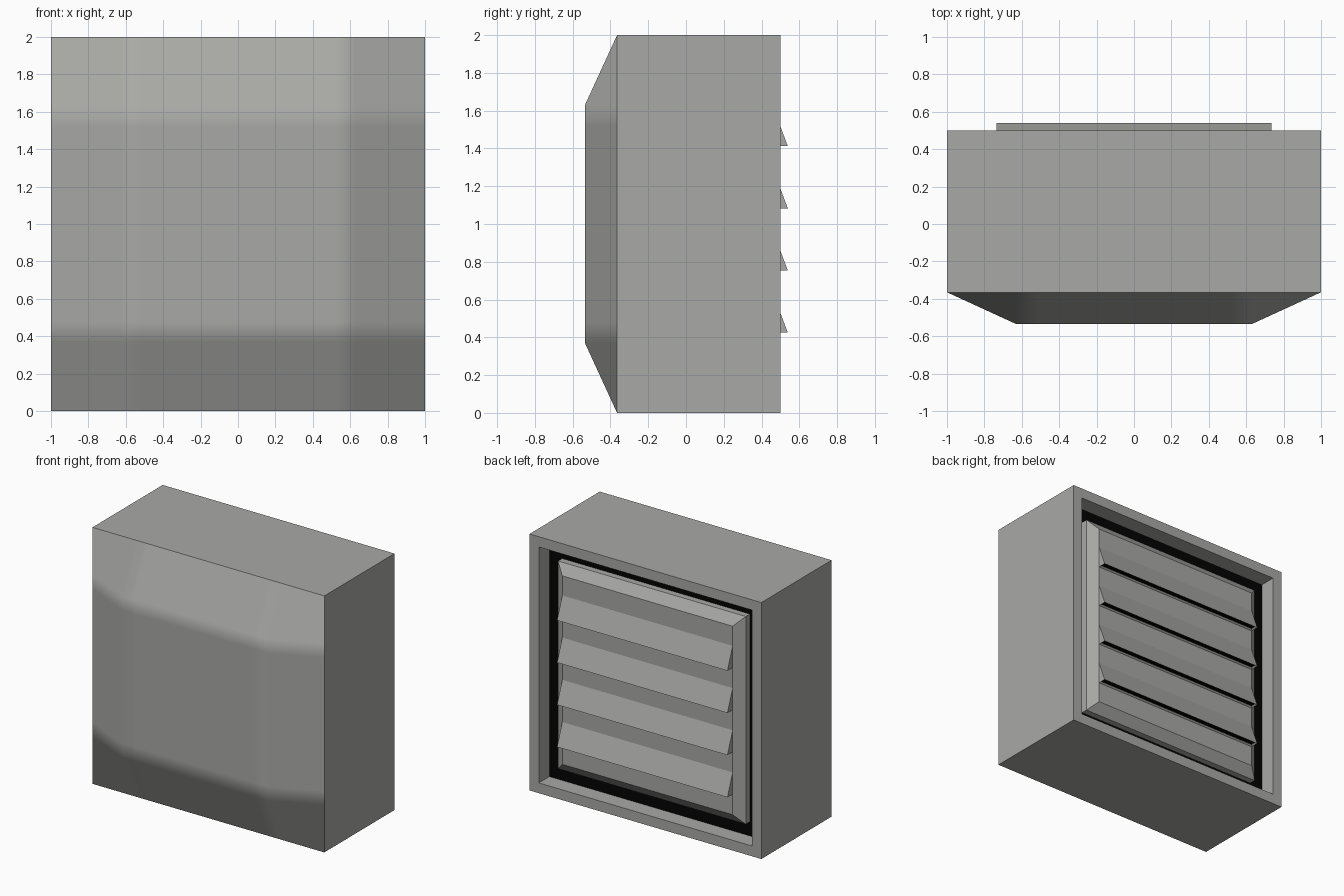
import bpy, bmesh
from mathutils import Vector

if "Cube" in bpy.data.objects:
    bpy.data.objects.remove(bpy.data.objects["Cube"])


def material(name, colour):
    m = bpy.data.materials.new(name)
    m.diffuse_color = (*colour, 1)
    m.use_nodes = True
    m.node_tree.nodes["Principled BSDF"].inputs["Base Color"].default_value = m.diffuse_color
    return m


grey = material("warm_grey", (0.395, 0.395, 0.38))
black = material("dark_gap", (0.001, 0.001, 0.001))


def finish(bm, name):
    mesh = bpy.data.meshes.new(name)
    bm.to_mesh(mesh)
    bm.free()
    mesh.materials.append(grey)
    mesh.materials.append(black)
    ob = bpy.data.objects.new(name, mesh)
    bpy.context.collection.objects.link(ob)
    return ob


def square_loft(name, rings, open_start=False, black_end=False):
    """Join square rings (half size, y) centred on z = 1, capped at the ends."""
    bm = bmesh.new()
    loops = [[bm.verts.new((sx * h, y, 1 + sz * h))
              for sx, sz in ((-1, -1), (1, -1), (1, 1), (-1, 1))] for h, y in rings]
    for a, b in zip(loops, loops[1:]):
        for i in range(4):
            j = (i + 1) % 4
            bm.faces.new((a[i], a[j], b[j], b[i]))
    start = bm.faces.new(loops[0])
    end = bm.faces.new(loops[-1])
    end.material_index = int(black_end)
    bmesh.ops.recalc_face_normals(bm, faces=bm.faces)
    if open_start:
        bm.faces.remove(start)
    return finish(bm, name)


# Housing: box with rim and dark recess at the back
square_loft("housing", [(1, -0.365), (1, 0.5), (0.92, 0.5), (0.92, 0.37)],
            open_start=True, black_end=True)

# Bevelled vent panel standing in the recess
square_loft("vent_panel", [(0.81, 0.36), (0.81, 0.42), (0.735, 0.475)])


# Front cover: flat centre, four slopes, softly blended edges
def front_cover():
    steps = (-1, -0.63, -0.52, 0.52, 0.63, 1)
    slope = 0.17 / 0.37
    bm = bmesh.new()
    grid = [[bm.verts.new((x, -0.535 + slope * max(0, max(abs(x), abs(z)) - 0.63), 1 + z))
             for z in steps] for x in steps]
    for i in range(5):
        for j in range(5):
            a, b, c, d = grid[i][j], grid[i + 1][j], grid[i + 1][j + 1], grid[i][j + 1]
            if i in (0, 4) and j in (0, 4):      # corners fold along the diagonal
                if i == j:
                    bm.faces.new((a, b, c))
                    bm.faces.new((a, c, d))
                else:
                    bm.faces.new((a, b, d))
                    bm.faces.new((b, c, d))
            else:
                bm.faces.new((a, b, c, d))
    mesh = finish(bm, "front_cover").data
    for p in mesh.polygons:
        p.use_smooth = True

    def tilt(v):
        return 0 if abs(v) < 0.6 else (slope if v > 0 else -slope)

    mesh.normals_split_custom_set_from_vertices(
        [Vector((tilt(v.co.x), -1, tilt(v.co.z - 1))).normalized() for v in mesh.vertices])


front_cover()


# Wedge-shaped louvers with a dark slot underneath
def louver(name, z):
    bm = bmesh.new()
    profile = ((0.475, z), (0.539, z), (0.475, z + 0.17))
    left, right = [[bm.verts.new((x, y, h)) for y, h in profile] for x in (-0.735, 0.735)]
    bm.faces.new(left)
    bm.faces.new(right)
    sides = [bm.faces.new((left[i], left[(i + 1) % 3], right[(i + 1) % 3], right[i]))
             for i in range(3)]
    bmesh.ops.recalc_face_normals(bm, faces=bm.faces)
    under = sides[0]
    bmesh.ops.inset_region(bm, faces=[under], thickness=0.018)
    under.material_index = 1
    bmesh.ops.translate(bm, verts=under.verts, vec=(0, 0, 0.01))
    finish(bm, name)


for i in range(4):
    louver(f"louver_{i + 1}", 0.425 + 0.329 * i)
